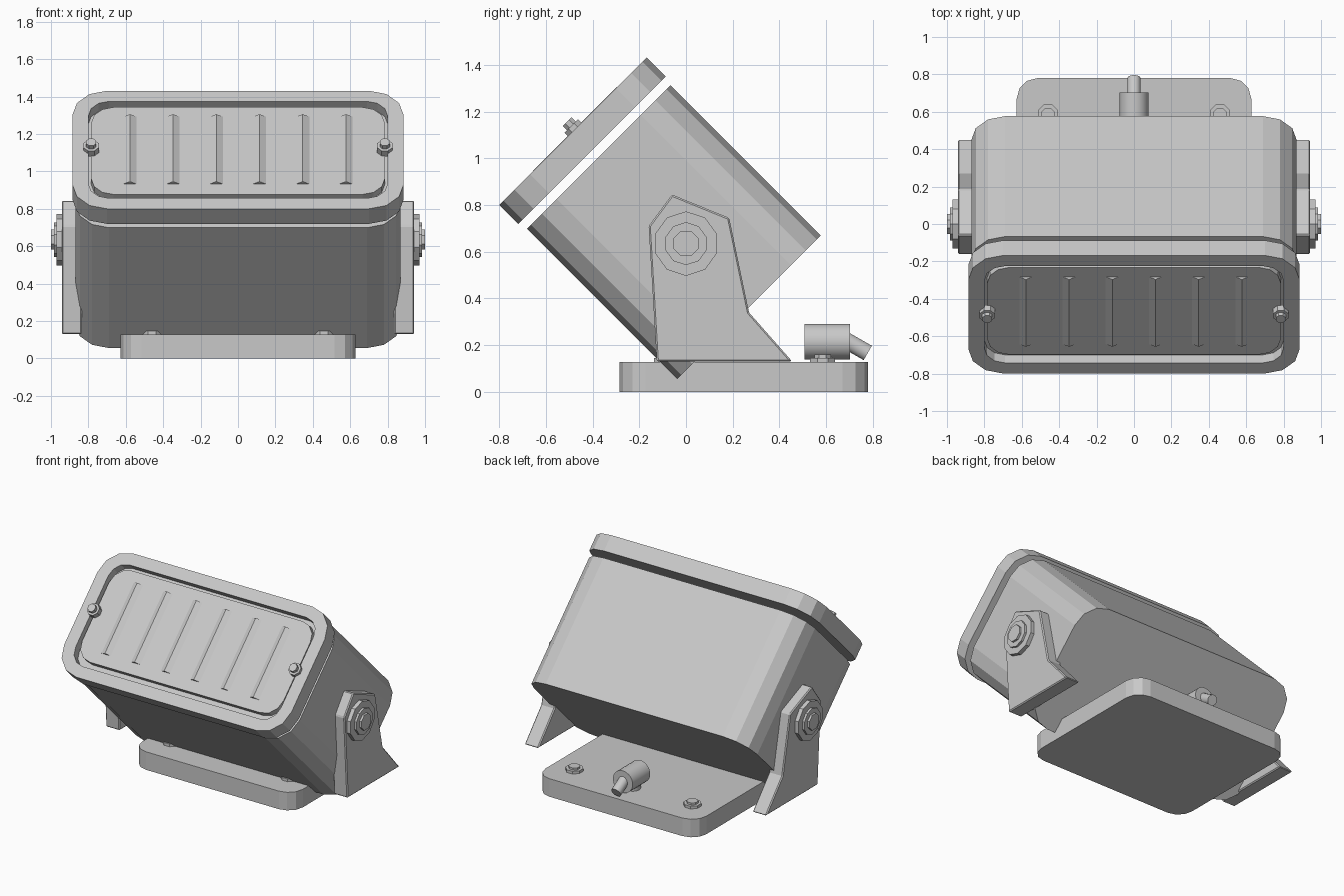
import bpy, bmesh
from math import pi, sin, cos, radians
from mathutils import Matrix, Vector

cube = bpy.data.objects.get("Cube")
if cube:
    bpy.data.objects.remove(cube, do_unlink=True)

GREY = (0.58, 0.58, 0.58, 1)
metal = bpy.data.materials.new("grey_metal")
metal.diffuse_color = GREY
metal.use_nodes = True
metal.node_tree.nodes["Principled BSDF"].inputs["Base Color"].default_value = GREY


def loft(name, loops, matrix=Matrix(), bevel=0, smooth=False):
    """Skin a stack of matching point loops and cap both ends."""
    bm = bmesh.new()
    rings = [[bm.verts.new(p) for p in loop] for loop in loops]
    n = len(rings[0])
    for a, b in zip(rings, rings[1:]):
        for i in range(n):
            j = (i + 1) % n
            bm.faces.new((a[i], a[j], b[j], b[i]))
    bm.faces.new(rings[0][::-1])
    bm.faces.new(rings[-1])
    bmesh.ops.recalc_face_normals(bm, faces=bm.faces[:])
    mesh = bpy.data.meshes.new(name)
    bm.to_mesh(mesh)
    bm.free()
    mesh.materials.append(metal)
    obj = bpy.data.objects.new(name, mesh)
    bpy.context.collection.objects.link(obj)
    obj.matrix_world = matrix
    if bevel:
        mod = obj.modifiers.new("Bevel", 'BEVEL')
        mod.width = bevel
        mod.segments = 1
    if smooth:
        bpy.ops.object.select_all(action='DESELECT')
        obj.select_set(True)
        bpy.context.view_layer.objects.active = obj
        bpy.ops.object.shade_smooth_by_angle(angle=radians(35))
    return obj


def rounded(hx, hy, r, z, cy=0.0, seg=3):
    """Rounded rectangle loop at height z."""
    pts = []
    for k, (sx, sy) in enumerate([(1, 1), (-1, 1), (-1, -1), (1, -1)]):
        for i in range(seg + 1):
            a = (k + i / seg) * pi / 2
            pts.append((sx * (hx - r) + r * cos(a), cy + sy * (hy - r) + r * sin(a), z))
    return pts


def circle(r, z, sides):
    return [(r * cos((i + .5) * 2 * pi / sides), r * sin((i + .5) * 2 * pi / sides), z)
            for i in range(sides)]


def bolt(name, matrix, steps, sides=8):
    """Stepped round stack; steps are (radius, top height)."""
    loops, z = [], 0
    for r, top in steps:
        loops += [circle(r, z, sides), circle(r, top, sides)]
        z = top
    return loft(name, loops, matrix)


def aim(start, direction):
    rot = Vector(direction).to_track_quat('Z', 'Y').to_matrix().to_4x4()
    return Matrix.Translation(start) @ rot


TILT = Matrix.Rotation(pi / 4, 4, 'X')   # local y runs up the lid, local z out of it
MID = 0.447

# Tilted housing and recessed lid
loft("housing", [rounded(.87, .434, .18, z, MID) for z in (.066, .976)], TILT)
loft("lid_frame", [rounded(.886, .446, .185, 1.017, MID), rounded(.886, .446, .185, 1.131, MID),
                   rounded(.80, .366, .11, 1.131, MID), rounded(.80, .366, .11, 1.07, MID)], TILT)
loft("lid_plate", [rounded(.785, .33, .12, z, .456) for z in (1.065, 1.114)], TILT)

# Ridges across the lid plate
for i in range(6):
    x = -.578 + i * .231
    loft(f"lid_ridge_{i + 1}", [[(x - .037, y, 1.113), (x, y, 1.133), (x + .037, y, 1.113)]
                                for y in (.205, .714)], TILT)

# Parts on both sides
profile = [(-.125, .13), (.455, .13), (.27, .34), (.185, .745), (-.06, .845), (-.16, .71)]
for s, side in ((1, "left"), (-1, "right")):
    loft(f"{side}_bracket", [[(s * x, y, z) for y, z in profile] for x in (.835, .942)], bevel=.007)
    bolt(f"{side}_pivot_washer", aim((s * .93, 0, .635), (s, 0, 0)), [(.138, .04), (.092, .055)], 10)
    bolt(f"{side}_pivot_bolt", aim((s * .97, 0, .635), (s, 0, 0)), [(.058, .03)])
    bolt(f"{side}_lid_screw", TILT @ Matrix.Translation((s * .785, .458, 1.11)),
         [(.044, .043), (.029, .068)])
    for y, end in ((-.083, "front"), (.585, "back")):
        bolt(f"{end}_{side}_base_bolt", Matrix.Translation((s * .46, y, .12)),
             [(.058, .026), (.038, .04)])

# Base plate
loft("base_plate", [rounded(.627, .532, .11, z, .248) for z in (0, .127)])

# Cable gland behind the housing
loft("gland_neck", [circle(.05, z, 16) for z in (.12, .16)],
     Matrix.Translation((0, .59, 0)), smooth=True)
loft("gland_body", [circle(.077, z, 24) for z in (0, .195)],
     aim((0, .508, .215), (0, 1, 0)), smooth=True)
loft("cable_stub", [circle(.036, z, 16) for z in (0, .125)],
     aim((0, .67, .229), (0, .87, -.5)), smooth=True)
